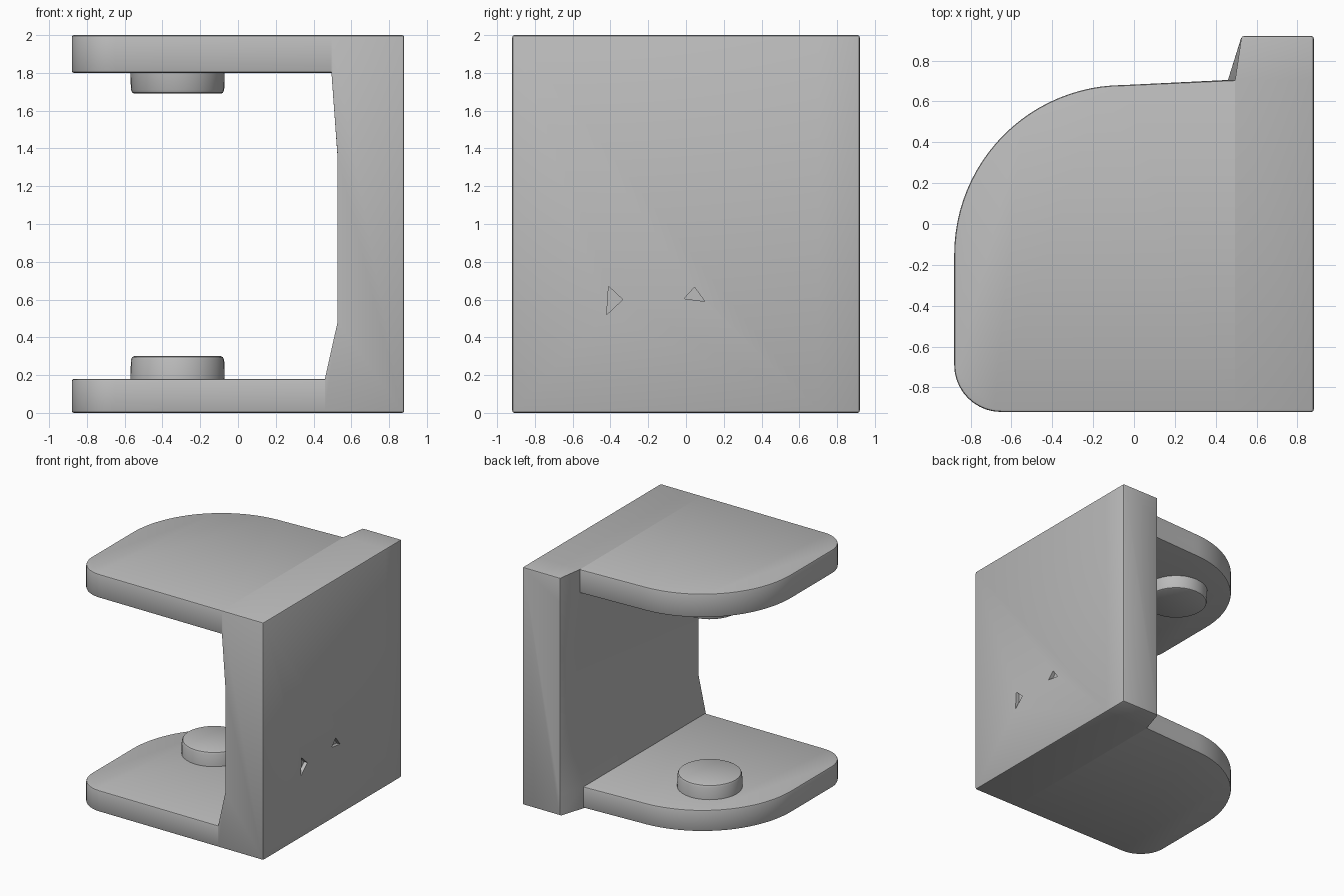
import bpy, bmesh, math
from mathutils import Vector

if "Cube" in bpy.data.objects:
    bpy.data.objects.remove(bpy.data.objects["Cube"])

grey = bpy.data.materials.new("plain grey")
grey.diffuse_color = (0.5, 0.5, 0.5, 1)
grey.use_nodes = True
grey.node_tree.nodes["Principled BSDF"].inputs["Base Color"].default_value = grey.diffuse_color


def loft(name, sections, bevel_rule=None, bevel=0.012):
    """Skin matching closed sections, cap both ends, optionally round chosen edges."""
    bm = bmesh.new()
    rings = [[bm.verts.new(p) for p in s] for s in sections]
    n = len(rings[0])
    for a, b in zip(rings, rings[1:]):
        for i in range(n):
            j = (i + 1) % n
            bm.faces.new((a[i], a[j], b[j], b[i]))
    bm.faces.new(rings[0][::-1])
    bm.faces.new(rings[-1])
    bmesh.ops.recalc_face_normals(bm, faces=bm.faces)
    if bevel_rule:
        edges = [e for e in bm.edges
                 if e.calc_face_angle(0) > 0.5 and bevel_rule(*[v.co for v in e.verts])]
        bmesh.ops.bevel(bm, geom=edges, offset=bevel, segments=2, profile=0.5,
                        affect='EDGES', clamp_overlap=True)
    me = bpy.data.meshes.new(name)
    bm.to_mesh(me)
    bm.free()
    me.materials.append(grey)
    ob = bpy.data.objects.new(name, me)
    bpy.context.collection.objects.link(ob)
    return ob


def smooth(ob):
    bpy.ops.object.select_all(action='DESELECT')
    ob.select_set(True)
    bpy.context.view_layer.objects.active = ob
    bpy.ops.object.shade_smooth_by_angle(angle=math.radians(30))


def arc(cx, cy, r, a0, a1, n):
    return [(cx + r * math.cos(math.radians(a0 + (a1 - a0) * i / n)),
             cy + r * math.sin(math.radians(a0 + (a1 - a0) * i / n))) for i in range(n + 1)]


# upright wall: inner face is thickened near both plates, tapering out at the rear edge
TOP_X, LOW_X, MID_X = 0.495, 0.46, 0.527
inner = [(TOP_X, 2), (TOP_X, 1.8), (MID_X, 1.36), (MID_X, 0.48), (LOW_X, 0.18), (LOW_X, 0)]


def wall_section(y, flat=False):
    pts = [(0.88, 0), (0.88, 2)] + [(MID_X if flat else x, z) for x, z in inner]
    return [(x, y, z) for x, z in pts]


wall = loft("upright_wall",
            [wall_section(-0.92), wall_section(0.705), wall_section(0.92, True)],
            lambda a, b: max(a.x, b.x) > 0.6 or min(a.y, b.y) > 0.9)

# small triangular dents in the outer face
dents = [[(-0.41, 0.67), (-0.335, 0.60), (-0.42, 0.52)],
         [(0.045, 0.665), (0.10, 0.59), (-0.01, 0.605)]]
for k, tri in enumerate(dents):
    cutter = loft(f"dent_cutter_{k}", [[(x, y, z) for y, z in tri] for x in (0.85, 0.9)])
    cutter.hide_render = True
    cutter.hide_set(True)
    cutter.display_type = 'WIRE'
    mod = wall.modifiers.new("dent", 'BOOLEAN')
    mod.object = cutter
    mod.operation = 'DIFFERENCE'
    mod.solver = 'EXACT'
bpy.context.view_layer.objects.active = wall
wall.select_set(True)
for mod in list(wall.modifiers):
    bpy.ops.object.modifier_apply(modifier=mod.name)
for k in range(len(dents)):
    bpy.data.objects.remove(bpy.data.objects[f"dent_cutter_{k}"])
smooth(wall)

# top and bottom plates, with one large and one small rounded corner
for name, x_end, z0, z1 in (("bottom_plate", LOW_X, 0, 0.18), ("top_plate", TOP_X, 1.8, 2)):
    outline = ([(x_end, 0.705)] + arc(-0.05, -0.15, 0.83, 90, 180, 24)
               + arc(-0.65, -0.69, 0.23, 180, 270, 10) + [(x_end, -0.92)])
    plate = loft(name, [[(x, y, z) for x, y in outline] for z in (z0, z1)],
                 lambda a, b: min(a.x, b.x) < x_end - 0.01)
    smooth(plate)

# facing round pegs with softened rims
for name, z_base, z_tip in (("bottom_peg", 0.16, 0.30), ("top_peg", 1.82, 1.69)):
    s = 1 if z_tip > z_base else -1
    rings = [(0.25, z_base), (0.247, z_tip - 0.02 * s), (0.24, z_tip - 0.005 * s), (0.23, z_tip)]
    peg = loft(name, [[(x, y, z) for x, y in arc(-0.32, 0.14, r, 0, 360, 32)[:-1]]
                      for r, z in rings])
    smooth(peg)
